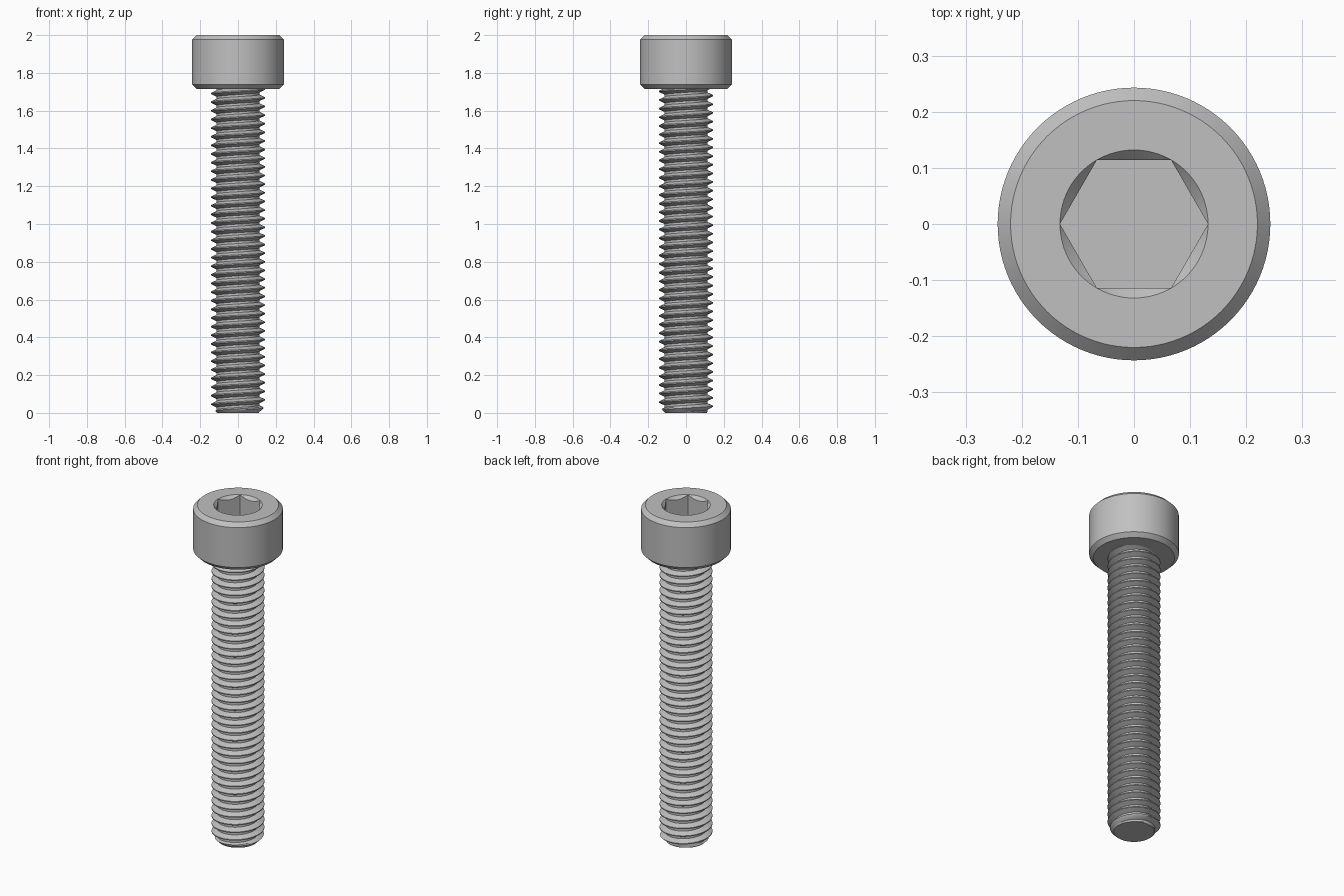
import bpy, bmesh, math

cube = bpy.data.objects.get("Cube")
if cube:
    bpy.data.objects.remove(cube, do_unlink=True)

TOP = 2.0
HEAD_BASE = 1.715
HEAD_R = 0.243
BEVEL = 0.023
MAJOR, MINOR = 0.143, 0.113
PITCH = 0.0457
HEX_FLAT = 0.1143
HEX_CORNER = HEX_FLAT / math.cos(math.pi / 6)
SOCKET_DEPTH = 0.145

steel = bpy.data.materials.new("grey steel")
steel.use_nodes = True
steel.diffuse_color = (0.53, 0.53, 0.53, 1)
steel.node_tree.nodes["Principled BSDF"].inputs["Base Color"].default_value = steel.diffuse_color


def finish(bm, name):
    """Weld, orient and smooth a mesh, keeping hard edges."""
    bmesh.ops.remove_doubles(bm, verts=bm.verts, dist=0.00005)
    bmesh.ops.recalc_face_normals(bm, faces=bm.faces)
    mesh = bpy.data.meshes.new(name)
    bm.to_mesh(mesh)
    bm.free()
    mesh.materials.append(steel)
    obj = bpy.data.objects.new(name, mesh)
    bpy.context.collection.objects.link(obj)
    bpy.ops.object.select_all(action='DESELECT')
    obj.select_set(True)
    bpy.context.view_layer.objects.active = obj
    bpy.ops.object.shade_smooth_by_angle(angle=math.radians(25))
    return obj


def bridge(bm, a, b):
    for j in range(len(a) - 1):
        bm.faces.new((a[j], a[j + 1], b[j + 1], b[j]))


def hex_radius(t):
    sector = math.pi / 3
    return HEX_FLAT / math.cos(t % sector - sector / 2)


# Socket head: bevelled cylinder, countersunk rim and hexagonal recess
def build_head(segments=96):
    bm = bmesh.new()
    plain = [(HEAD_R - BEVEL, HEAD_BASE), (HEAD_R, HEAD_BASE + BEVEL),
             (HEAD_R, TOP - BEVEL), (HEAD_R - BEVEL, TOP), (HEX_CORNER, TOP)]
    sections = [lambda t, p=p: p for p in plain]
    sections.append(lambda t: (hex_radius(t), TOP - 0.001 - (HEX_CORNER - hex_radius(t))))
    sections.append(lambda t: (hex_radius(t), TOP - SOCKET_DEPTH))
    rings = []
    for section in sections:
        ring = []
        for j in range(segments):
            t = math.tau * j / segments
            r, z = section(t)
            ring.append(bm.verts.new((r * math.cos(t), r * math.sin(t), z)))
        rings.append(ring)
    for a, b in zip(rings, rings[1:]):
        bridge(bm, a + a[:1], b + b[:1])
    bm.faces.new(rings[0])
    bm.faces.new(rings[-1])
    return finish(bm, "socket_head")


def thread_radius(u):
    """Trapezoid thread section: narrow crest, wider root."""
    d = abs(u % 1 - 0.5) * 2          # 0 at crest, 1 at root
    f = min(max((d - 0.125) / 0.625, 0), 1)
    return MAJOR + (MINOR - MAJOR) * f


# Threaded shank: right-handed helix trimmed by the tip bevel and the head
def build_shank(segments=72):
    bm = bmesh.new()
    steps = (0.125, 0.28, 0.4375, 0.5625, 0.72, 0.875)
    turns = math.ceil(HEAD_BASE / PITCH) + 1
    rows = []
    for k in range(-2, turns):
        for s in steps:
            row = []
            for j in range(segments + 1):
                t = math.tau * j / segments
                lead = j / segments
                z = min(max((k + s + lead) * PITCH, 0), HEAD_BASE)
                r = min(thread_radius(z / PITCH - lead), 0.11 + z)
                row.append(bm.verts.new((r * math.cos(t), r * math.sin(t), z)))
            rows.append(row)
    for a, b in zip(rows, rows[1:]):
        bridge(bm, a, b)
    bm.faces.new(rows[0][:-1])
    return finish(bm, "threaded_shank")


build_head()
build_shank()
